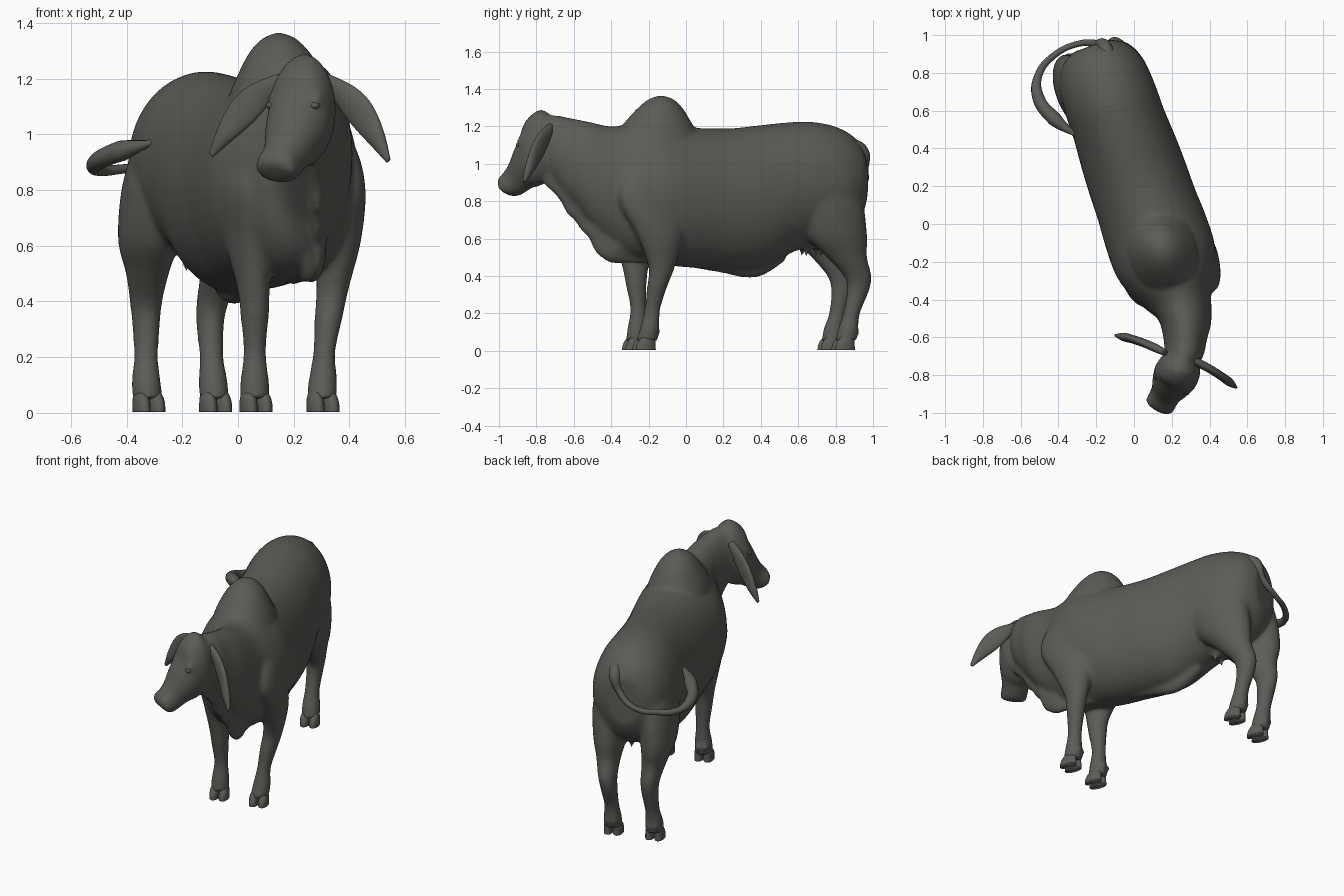
import bpy, bmesh, math
from mathutils import Vector, Matrix

if "Cube" in bpy.data.objects:
    bpy.data.objects.remove(bpy.data.objects["Cube"])

hide = bpy.data.materials.new("dark grey hide")
hide.use_nodes = True
hide.diffuse_color = (0.105, 0.108, 0.094, 1)
bsdf = hide.node_tree.nodes["Principled BSDF"]
bsdf.inputs["Base Color"].default_value = hide.diffuse_color
bsdf.inputs["Roughness"].default_value = 0.7

# The trunk stands at an angle; the head is turned the other way
YAW = math.radians(19)
LEFT = Vector((math.cos(YAW), math.sin(YAW), 0))
REAR = Vector((-math.sin(YAW), math.cos(YAW), 0))
TRUNK = Vector((0.05, 0.15, 0))
POLL = Vector((0.25, -0.75, 0))
FACE = Vector((-0.48, -0.877, 0)).normalized()
FACE_LEFT = Vector((0.877, -0.48, 0)).normalized()
UP = Vector((0, 0, 1))


def row(centre, side, up):
    return Vector((*centre, *side, *up))


def span(top, bottom, side):
    return row((top + bottom) / 2, side, (top - bottom) / 2)


def loft(bm, rows, steps=6, sides=40):
    """Skin smoothly interpolated elliptical rings and cap both ends."""
    ext = [rows[0]] + rows + [rows[-1]]
    fine = []
    for i in range(1, len(ext) - 2):
        p, q, r, s = ext[i - 1:i + 3]
        for k in range(steps):
            t = k / steps
            fine.append(q + (r - p) * (t / 2) + (p * 2 - q * 5 + r * 4 - s) * (t * t / 2)
                        + (q * 3 - p - r * 3 + s) * (t ** 3 / 2))
    fine.append(rows[-1])
    rings = []
    for f in fine:
        c, a, b = Vector(f[0:3]), Vector(f[3:6]), Vector(f[6:9])
        angles = [math.tau * k / sides for k in range(sides)]
        rings.append([bm.verts.new(c + a * math.cos(g) + b * math.sin(g)) for g in angles])
    faces = [bm.faces.new(rings[0]), bm.faces.new(rings[-1][::-1])]
    for lo, hi in zip(rings, rings[1:]):
        for k in range(sides):
            n = (k + 1) % sides
            faces.append(bm.faces.new((lo[k], hi[k], hi[n], lo[n])))
    bmesh.ops.recalc_face_normals(bm, faces=faces)


def ball(bm, centre, radii, yaw=YAW):
    m = Matrix.Translation(centre) @ Matrix.Rotation(yaw, 4, "Z") @ Matrix.Diagonal((*radii, 1))
    bmesh.ops.create_uvsphere(bm, u_segments=24, v_segments=14, radius=1, matrix=m)


def finish(name, bm):
    mesh = bpy.data.meshes.new(name)
    bm.to_mesh(mesh)
    bm.free()
    mesh.materials.append(hide)
    mesh.shade_smooth()
    obj = bpy.data.objects.new(name, mesh)
    bpy.context.collection.objects.link(obj)
    return obj


body = bmesh.new()

# Trunk: distance back, belly height, back height, half width
trunk = [(.84, .76, 1.06, .1), (.79, .66, 1.14, .18), (.68, .58, 1.2, .235), (.54, .56, 1.225, .25),
         (.40, .51, 1.22, .252), (.25, .44, 1.205, .262), (.1, .43, 1.19, .268), (-.05, .44, 1.19, .27),
         (-.2, .45, 1.2, .278), (-.35, .47, 1.22, .275), (-.47, .49, 1.215, .24), (-.58, .55, 1.2, .18)]
rows = []
for u, low, high, half in trunk:
    p = TRUNK + REAR * u
    rows.append(span(p + UP * high, p + UP * low, LEFT * half))
# Neck continues the trunk up to the skull
for x, y, low, high, half in [(.27, -.52, .66, 1.225, .14), (.272, -.62, .77, 1.245, .115),
                              (.265, -.70, .86, 1.26, .105), (.245, -.77, .93, 1.25, .09)]:
    rows.append(span(Vector((x, y, high)), Vector((x, y + .02, low)), Vector((half, 0, 0))))
loft(body, rows)

# Bell-shaped hump: distance back, height, half width, half length
rows = []
for u, z, a, b in [(-.32, .98, .16, .24), (-.32, 1.12, .18, .24), (-.32, 1.18, .165, .21),
                   (-.315, 1.235, .14, .172), (-.305, 1.295, .106, .125), (-.3, 1.342, .062, .073),
                   (-.3, 1.364, .016, .02)]:
    rows.append(row(TRUNK + REAR * u + UP * z, LEFT * a, REAR * b))
loft(body, rows)

# Udder and teats
ball(body, (-.13, .65, .6), (.08, .11, .06))
for side in (-1, 1):
    for back in (-.04, .04):
        tip = Vector((-.14, .67, .55)) + LEFT * side * .035 + REAR * back
        ball(body, tip, (.016, .016, .05))

# Dewlap: thin rippled fold under neck and brisket
rows = []
for i, (y, low) in enumerate([(-.76, .89), (-.68, .81), (-.64, .735), (-.6, .70), (-.56, .64), (-.52, .60),
                              (-.48, .52), (-.4, .468), (-.3, .465), (-.15, .46)]):
    x = .285 - max(0, y + .45) * .3
    half = .032 + .01 * (i % 2)
    rows.append(span(Vector((x, y + .08, low + .2)), Vector((x, y, low)), Vector((half, 0, 0))))
loft(body, rows)

# Navel fold along the belly
rows = []
for u, low in [(-.1, .44), (.05, .415), (.18, .39), (.28, .405), (.4, .48)]:
    p = TRUNK + REAR * u
    rows.append(span(p + UP * (low + .16), p + UP * low, LEFT * .05))
loft(body, rows)

# Head: forehead line, jaw line (y and height), half width
skull = [(-.72, 1.25, -.70, .98, .085), (-.775, 1.29, -.72, .92, .112), (-.84, 1.24, -.77, .89, .12),
         (-.868, 1.16, -.79, .88, .114), (-.9, 1.09, -.83, .87, .1), (-.94, .995, -.86, .85, .082),
         (-.975, .945, -.90, .828, .08), (-.992, .91, -.935, .828, .078), (-.988, .885, -.96, .85, .052)]
rows = []
for y1, z1, y2, z2, half in skull:
    top, jaw = (POLL + FACE * ((POLL.y - y) / .877) + UP * z for y, z in ((y1, z1), (y2, z2)))
    rows.append(span(top, jaw, FACE_LEFT * half))
loft(body, rows)
for side in (-1, 1):
    # Brow and nostril swellings
    ball(body, POLL + FACE * .095 + FACE_LEFT * side * .083 + UP * 1.118, (.026, .035, .03))
    ball(body, POLL + FACE * .24 + FACE_LEFT * side * .045 + UP * .905, (.03, .03, .03))

# Legs: shared sections (height, half width, half depth) and each leg's path
fore = [(1.08, .03, .08), (.95, .065, .15), (.8, .078, .175), (.62, .072, .13), (.45, .057, .073),
        (.34, .05, .055), (.22, .04, .043), (.12, .051, .052), (.05, .054, .057)]
hind = [(1.06, .04, .1), (.95, .08, .17), (.8, .11, .205), (.62, .1, .175), (.5, .072, .112),
        (.4, .056, .077), (.32, .049, .06), (.2, .043, .046), (.12, .052, .054), (.05, .054, .057)]
legs = {
    "left_fore": (fore, [(.3, -.18), (.345, -.19), (.365, -.19), (.362, -.14), (.34, -.13),
                         (.325, -.155), (.31, -.18), (.305, -.195), (.3, -.21)]),
    "right_fore": (fore, [(.06, -.28), (.03, -.27), (.005, -.27), (.03, -.26), (.055, -.27),
                          (.06, -.265), (.06, -.255), (.06, -.262), (.06, -.265)]),
    "left_hind": (hind, [(-.06, .74), (-.03, .74), (-.015, .75), (-.035, .8), (-.06, .86), (-.09, .917),
                         (-.1, .92), (-.095, .885), (-.09, .868), (-.085, .855)]),
    "right_hind": (hind, [(-.25, .69), (-.28, .68), (-.295, .69), (-.32, .73), (-.325, .78), (-.33, .83),
                          (-.33, .835), (-.33, .81), (-.33, .79), (-.325, .78)]),
}
for name, (sections, path) in legs.items():
    loft(body, [row((x, y, z), LEFT * a, REAR * b) for (z, a, b), (x, y) in zip(sections, path)])
    ankle = Vector((*path[-1], 0))
    hoof = bmesh.new()
    for side in (-1, 1):
        # Cloven toe, with its dewclaw fused into the ankle
        rows = []
        for z, forward, a, b in [(.004, .015, .029, .056), (.03, .014, .029, .053),
                                 (.055, .008, .026, .046), (.08, 0, .016, .03)]:
            rows.append(row(ankle + LEFT * side * .028 - REAR * forward + UP * z, LEFT * a, REAR * b))
        loft(hoof, rows)
        ball(body, ankle + LEFT * side * .022 + REAR * .052 + UP * .1, (.014, .02, .018))
    finish(name + "_hoof", hoof)

# Fuse the body parts into one smooth skin
skin = finish("body", body)
fuse = skin.modifiers.new("fuse", "REMESH")
fuse.mode = "VOXEL"
fuse.voxel_size = 0.011
fuse.use_smooth_shade = True
relax = skin.modifiers.new("relax", "SMOOTH")
relax.factor = 0.5
relax.iterations = 14

# Drooping leaf-shaped ears: widths along the path from base to tip
widths = [.024, .036, .05, .056, .049, .032, .01]
ears = {"left_ear": [(.31, -.72, 1.2), (.44, -.78, 1.12), (.54, -.865, .905)],
        "right_ear": [(.16, -.68, 1.2), (.03, -.61, 1.13), (-.097, -.59, .925)]}
for name, (base, bend, tip) in ears.items():
    base, bend, tip = Vector(base), Vector(bend), Vector(tip)
    along = (tip - base).normalized()
    flat = along.cross(UP).normalized()
    broad = along.cross(flat)
    rows = []
    for i, w in enumerate(widths):
        t = i / (len(widths) - 1)
        p = base * (1 - t) ** 2 + bend * 2 * t * (1 - t) + tip * t * t
        rows.append(row(p, broad * w, flat * min(w * .7, .022)))
    ear = bmesh.new()
    loft(ear, rows)
    finish(name, ear)

# Eyes
for name, side in (("left_eye", 1), ("right_eye", -1)):
    eye = bmesh.new()
    ball(eye, POLL + FACE * .108 + FACE_LEFT * side * .087 + UP * 1.103, (.02, .022, .015))
    finish(name, eye)

# Tail swung to the right, thickening into the switch
curve = bpy.data.curves.new("tail", "CURVE")
curve.dimensions = "3D"
curve.bevel_depth = 1
curve.bevel_resolution = 4
curve.use_fill_caps = True
spline = curve.splines.new("BEZIER")
path = [(-.13, .84, 1.1, .045), (-.155, .938, 1.07, .036), (-.2, .955, .97, .02), (-.3, .953, .895, .016),
        (-.42, .895, .875, .017), (-.505, .79, .872, .021), (-.507, .67, .9, .032), (-.42, .555, .94, .038),
        (-.3, .465, .972, .008)]
spline.bezier_points.add(len(path) - 1)
for point, (x, y, z, r) in zip(spline.bezier_points, path):
    point.co = (x, y, z)
    point.radius = r
    point.handle_left_type = point.handle_right_type = "AUTO"
curve.materials.append(hide)
tail = bpy.data.objects.new("tail", curve)
bpy.context.collection.objects.link(tail)
bpy.ops.object.select_all(action="DESELECT")
tail.select_set(True)
bpy.context.view_layer.objects.active = tail
bpy.ops.object.convert(target="MESH")
bpy.ops.object.shade_smooth()
